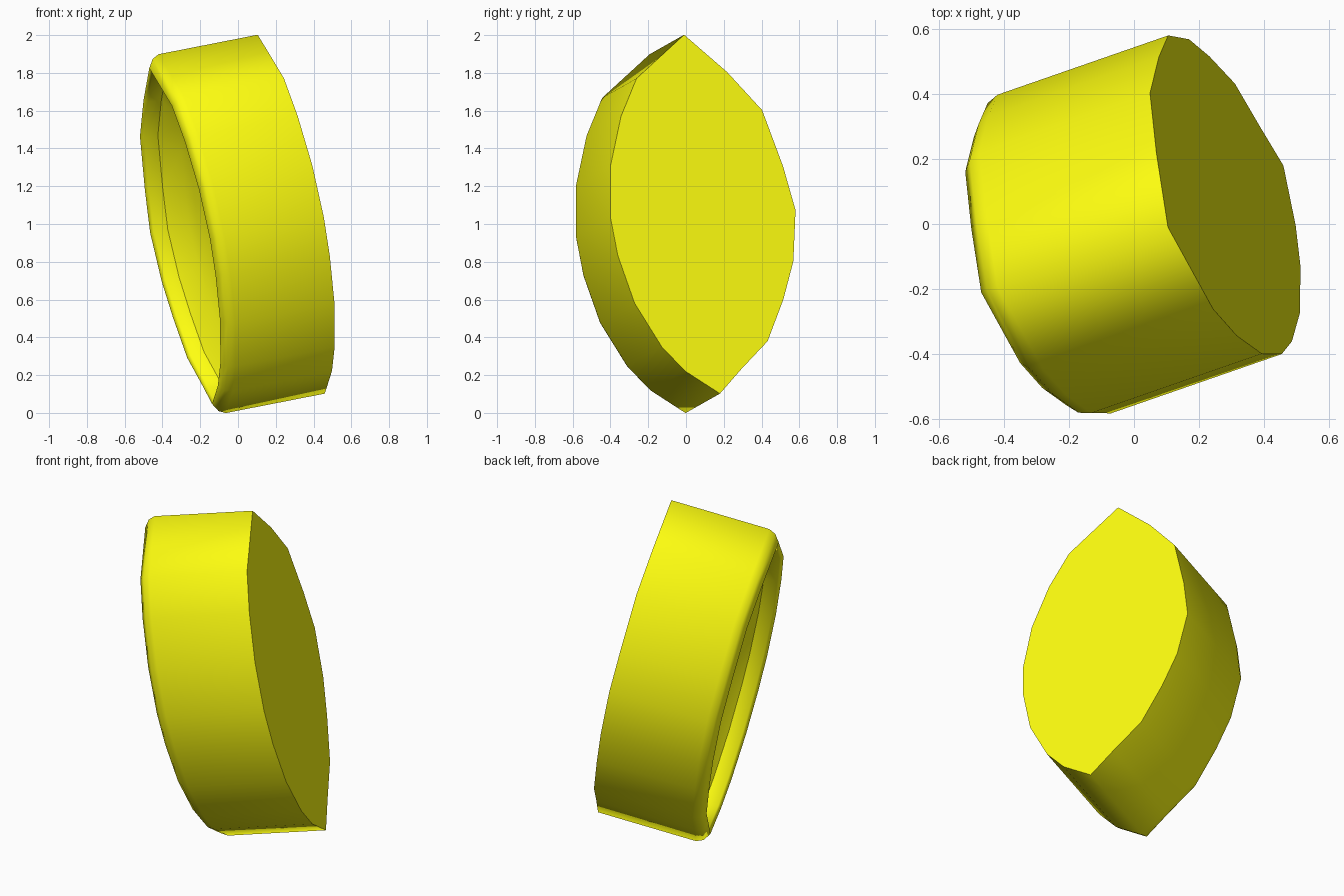
import bpy, bmesh, math
from mathutils import Vector

if "Cube" in bpy.data.objects:
    bpy.data.objects.remove(bpy.data.objects["Cube"])

# Tilted frame of the dish: u across, v along, w from the rim to the closed back
c = Vector((0.282, 0.085, 1.052))
v = Vector((-0.355, -0.19, 1.90)).normalized()
n = Vector((-0.35, 0.98, 0.04)).cross(v).normalized()
u = v.cross(n).normalized()
w = Vector((0.927, 0.322, 0.182)).normalized()

# Leaf-shaped outline, pointed at both ends
outline = [Vector(p) for p in (
    (0, .971), (-.291, .744), (-.399, .543), (-.485, .28), (-.515, 0),
    (-.495, -.208), (-.428, -.467), (-.30, -.708), (-.183, -.843), (0, -.971),
    (.133, -.843), (.296, -.697), (.408, -.474), (.485, -.271), (.526, .004),
    (.481, .242), (.395, .55), (.22, .762))]

# Cross-section of the wall: (distance from the back, inset from the outline)
section = [(0, 0), (.565, 0), (.603, .014), (.632, .048), (.615, .065), (.54, .072)]
# Dished floor: (distance from the back, scale of the last ring)
bowl = [(.45, .8), (.385, .5)]
bowl_centre = .36


def inset(points, d):
    """Offset a counter-clockwise outline inwards with mitred corners."""
    out = []
    for i, p in enumerate(points):
        a = (p - points[i - 1]).normalized()
        b = (points[(i + 1) % len(points)] - p).normalized()
        m = Vector((-a.y - b.y, a.x + b.x)).normalized()
        out.append(p + m * d / max(0.75, m.dot(Vector((-a.y, a.x)))))
    return out


bm = bmesh.new()
shapes = [(h, inset(outline, d)) for h, d in section]
shapes += [(h, [p * s for p in shapes[-1][1]]) for h, s in bowl]
rings = [[bm.verts.new(c + u * p.x + v * p.y - w * h) for p in pts] for h, pts in shapes]
count = len(outline)

# Outer wall, rounded rim, inner wall and dished floor
for r0, r1 in zip(rings, rings[1:]):
    for i in range(count):
        j = (i + 1) % count
        bm.faces.new((r0[i], r0[j], r1[j], r1[i]))

# Closed back and floor centre as fans
for ring, h in ((rings[0], 0), (rings[-1], bowl_centre)):
    mid = bm.verts.new(c - w * h)
    for i in range(count):
        bm.faces.new((ring[i], ring[(i + 1) % count], mid))
bmesh.ops.recalc_face_normals(bm, faces=bm.faces)

mesh = bpy.data.meshes.new("leaf_dish")
bm.to_mesh(mesh)
bm.free()
dish = bpy.data.objects.new("leaf_dish", mesh)
bpy.context.collection.objects.link(dish)

mat = bpy.data.materials.new("yellow")
mat.diffuse_color = (1.0, 1.0, 0.005, 1)
mat.use_nodes = True
mat.node_tree.nodes["Principled BSDF"].inputs["Base Color"].default_value = mat.diffuse_color
mesh.materials.append(mat)

# Smooth everywhere except the back edge and the floor crease
mesh.shade_smooth()
key_rings = (0, len(section) - 1)
for e in mesh.edges:
    a, b = (i // count for i in e.vertices)
    e.use_edge_sharp = a == b and a in key_rings
